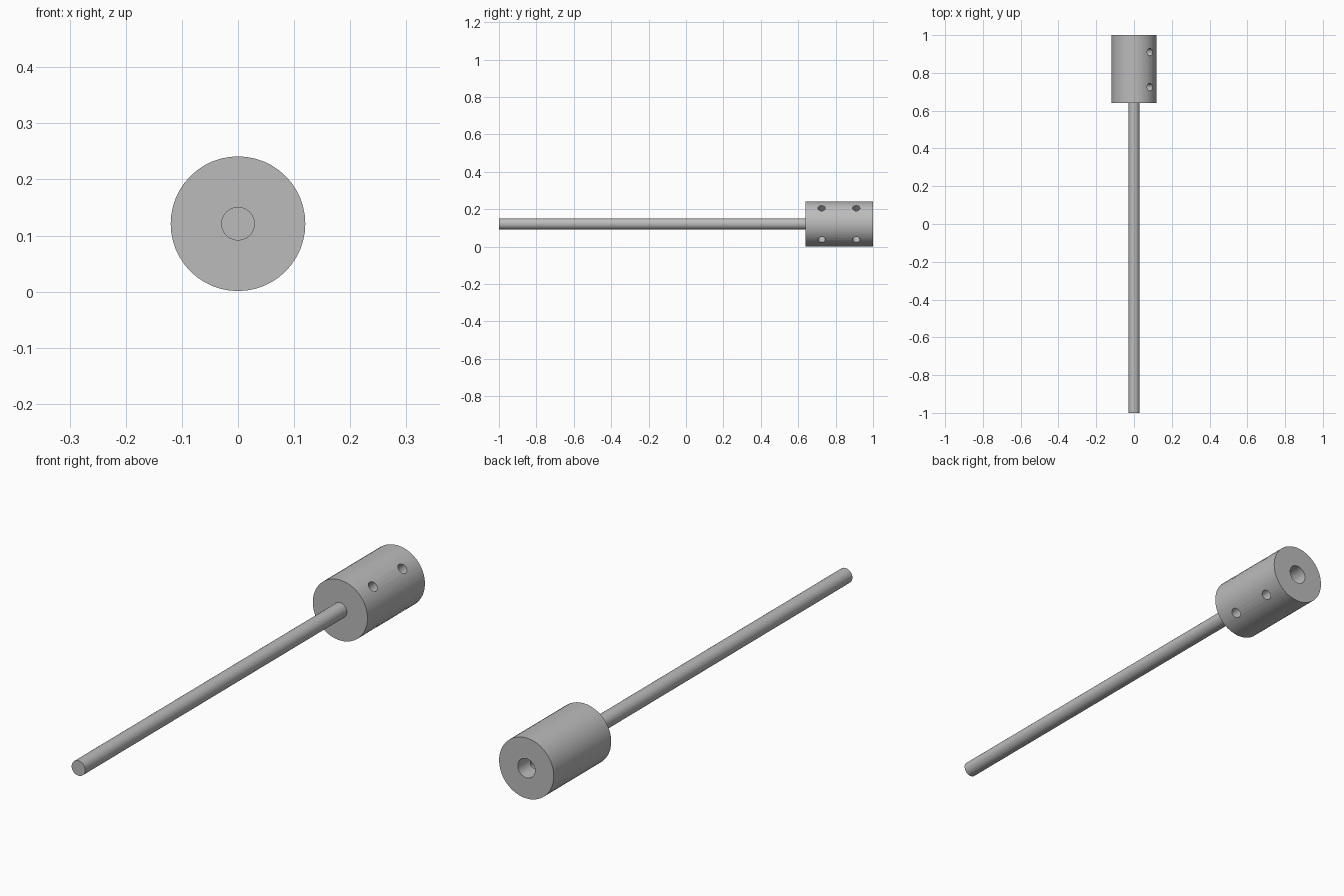
import bpy, math
from mathutils import Vector, Matrix

cube = bpy.data.objects.get("Cube")
if cube:
    bpy.data.objects.remove(cube, do_unlink=True)

AXIS_Z = 0.121
HUB_R, ROD_R, BORE_R, SCREW_R = 0.12, 0.03, 0.038, 0.02
HUB_FRONT, HUB_BACK, ROD_END = 0.64, 1.0, 0.82

steel = bpy.data.materials.new("grey steel")
steel.use_nodes = True
grey = (0.5, 0.5, 0.5, 1)
steel.diffuse_color = grey
steel.node_tree.nodes["Principled BSDF"].inputs["Base Color"].default_value = grey


def cylinder(name, start, end, radius, sides):
    """Closed cylinder running between two points."""
    start, end = Vector(start), Vector(end)
    way = end - start
    bpy.ops.mesh.primitive_cylinder_add(vertices=sides, radius=radius, depth=way.length)
    obj = bpy.context.object
    obj.name = name
    obj.data.transform(Matrix.Translation((start + end) / 2)
                       @ way.to_track_quat('Z', 'Y').to_matrix().to_4x4())
    obj.data.materials.append(steel)
    return obj


def cut(target, cutter):
    mod = target.modifiers.new(cutter.name, 'BOOLEAN')
    mod.operation = 'DIFFERENCE'
    mod.solver = 'EXACT'
    mod.object = cutter
    bpy.context.view_layer.objects.active = target
    bpy.ops.object.modifier_apply(modifier=mod.name)
    bpy.data.objects.remove(cutter, do_unlink=True)


def smooth(obj):
    bpy.ops.object.select_all(action='DESELECT')
    obj.select_set(True)
    bpy.context.view_layer.objects.active = obj
    bpy.ops.object.shade_smooth_by_angle(angle=math.radians(30))


# Coupling hub with a blind shaft bore in its back face
hub = cylinder("coupling_hub", (0, HUB_FRONT, AXIS_Z), (0, HUB_BACK, AXIS_Z), HUB_R, 48)
cut(hub, cylinder("shaft_bore", (0, ROD_END, AXIS_Z), (0, HUB_BACK + 0.05, AXIS_Z), BORE_R, 32))

# Two pairs of set-screw holes, at 45 degrees above and below the left side
for y in (0.725, 0.91):
    for angle in (45, -45):
        ray = Vector((math.cos(math.radians(angle)), 0, math.sin(math.radians(angle))))
        centre = Vector((0, y, AXIS_Z))
        cut(hub, cylinder("screw_hole", centre + ray * 0.029, centre + ray * 0.15, SCREW_R, 24))
smooth(hub)

# Long rod seated in the front of the hub
rod = cylinder("rod", (0, -1, AXIS_Z), (0, HUB_FRONT + 0.002, AXIS_Z), ROD_R, 24)
smooth(rod)
